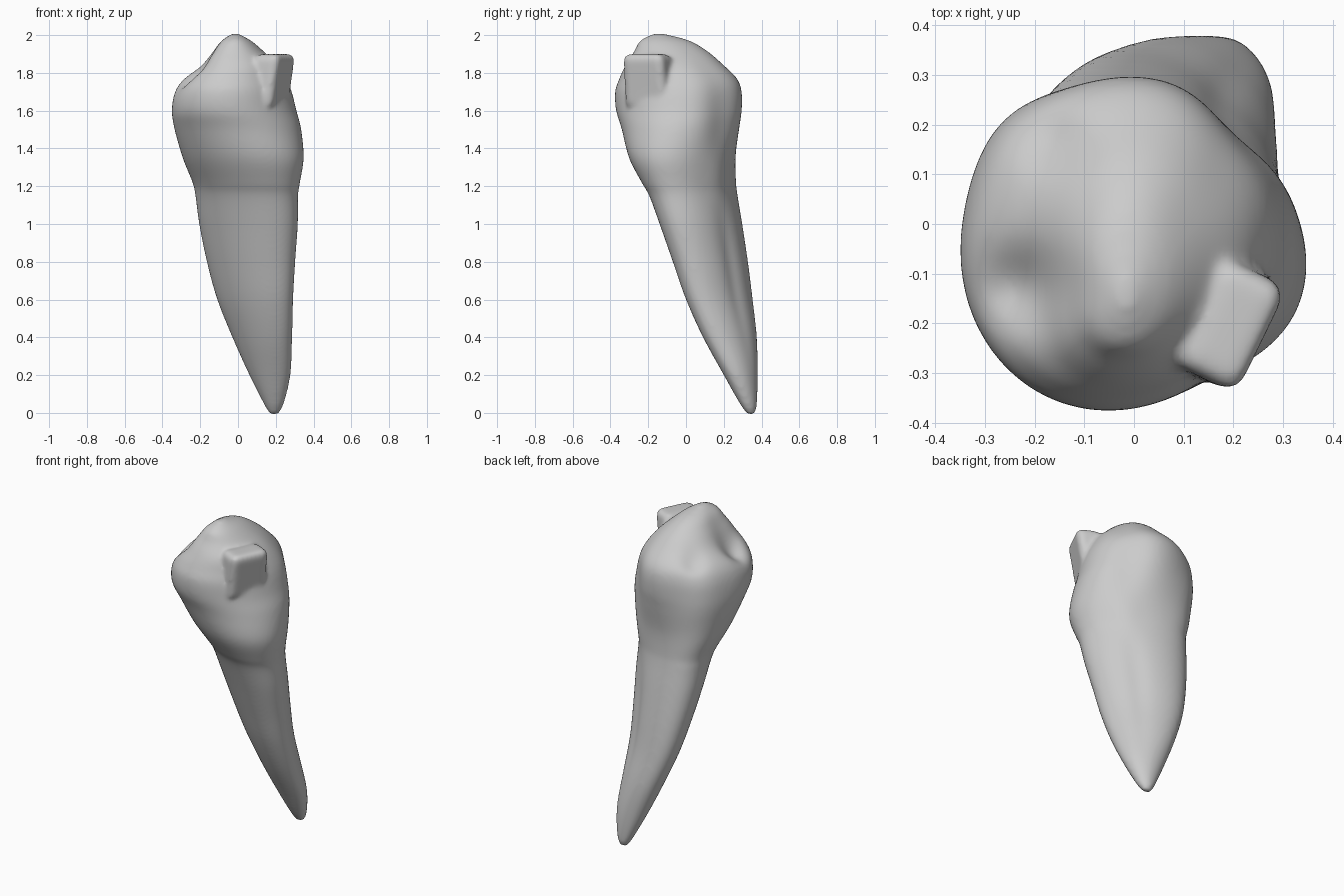
import bpy
import bmesh
import math
from mathutils import Matrix, Vector

cube = bpy.data.objects.get("Cube")
if cube:
    bpy.data.objects.remove(cube, do_unlink=True)

SIDES = 64
STEPS = 5

# Cross-sections from root tip to crown: height, x min, x max, y min, y max, skew
SECTIONS = [
    (-.01, .17, .21, .33, .36, 0),
    (.04, .14, .24, .29, .375, -.15),
    (.2, .06, .278, .2, .38, -.3),
    (.4, -.03, .287, .09, .375, -.45),
    (.6, -.11, .292, 0, .353, -.52),
    (.8, -.165, .303, -.07, .328, -.5),
    (1, -.205, .317, -.14, .297, -.46),
    (1.15, -.222, .318, -.195, .268, -.4),
    (1.22, -.236, .328, -.235, .258, -.34),
    (1.35, -.29, .348, -.302, .258, -.22),
    (1.5, -.335, .335, -.34, .28, -.05),
    (1.6, -.35, .31, -.37, .295, .06),
    (1.7, -.335, .285, -.375, .295, .08),
    (1.77, -.29, .255, -.35, .27, .05),
    (1.84, -.2, .21, -.315, .2, 0),
    (1.91, -.14, .14, -.27, .12, 0),
    (1.97, -.09, .07, -.24, .02, 0),
    (2.008, -.03, 0, -.17, -.12, 0),
]


def blend(a, b, c, d, t):
    """Catmull-Rom interpolation of one value."""
    return b + t * (c - a + t * (2 * a - 5 * b + 4 * c - d
                                 + t * (3 * (b - c) + d - a))) / 2


def bump(distance, width):
    return math.exp(-(distance / width) ** 2)


def resample(rows):
    last = len(rows) - 1
    for i in range(last):
        group = [rows[max(0, min(last, i + k))] for k in (-1, 0, 1, 2)]
        for s in range(STEPS):
            yield [blend(*values, s / STEPS) for values in zip(*group)]
    yield rows[-1]


def ring_points(row):
    z, x0, x1, y0, y1, skew = row
    centre = Vector(((x0 + x1) / 2, (y0 + y1) / 2, z))
    for i in range(SIDES):
        t = math.tau * i / SIDES
        offset = Vector(((x1 - x0) / 2 * math.cos(t),
                         (y1 - y0) / 2 * math.sin(t + skew), 0))
        angle = math.atan2(offset.y, offset.x)
        back_left = bump(angle - math.pi / 4, .35)
        back_right = bump(angle - math.pi * .75, .4)
        front_right = bump(angle + math.pi * .7, .45)
        # Long groove on the back of the root
        scale = 1 - .09 * back_left * bump(z - .75, .35)
        # Fuller neck at the back
        scale += .06 * (back_left + back_right) * bump(z - 1.25, .17)
        # Flat and full corners of the crown
        crown = bump(z - 1.6, .25)
        scale += crown * (.07 * back_right - .09 * back_left)
        scale += .17 * front_right * bump(z - 1.9, .11)
        point = centre + offset * scale
        # Crown relief: side valley and back pit
        if z > 1.55:
            fade = min(1, (z - 1.55) / .15)
            x, y = point.x, point.y
            point.z -= .07 * fade * bump(math.hypot(x + .23, y + .13), .08)
            point.z -= .03 * fade * bump(math.hypot(x + .17, y - .17), .06)
        yield point


bm = bmesh.new()

# Root and crown as one loft
rings = [[bm.verts.new(p) for p in ring_points(row)]
         for row in resample(SECTIONS)]
for low, high in zip(rings, rings[1:]):
    for i in range(SIDES):
        j = (i + 1) % SIDES
        bm.faces.new((low[i], low[j], high[j], high[i]))
bm.faces.new(reversed(rings[0]))
bm.faces.new(rings[-1])

# Block-shaped cusp, tucked into the crown at its foot
block = bmesh.ops.create_cube(bm, size=1)["verts"]
for v in block:
    if v.co.z < 0:
        v.co.y += .32
    else:
        v.co.x *= .95
bmesh.ops.scale(bm, verts=block, vec=(.25, .15, .29))
bmesh.ops.rotate(bm, verts=block, matrix=Matrix.Rotation(math.radians(64), 3, 'Z'))
bmesh.ops.translate(bm, verts=block, vec=(.197, -.206, 1.755))
edges = list({e for v in block for e in v.link_edges})
bmesh.ops.bevel(bm, geom=edges, offset=.035, segments=3, affect='EDGES', profile=.5)

bmesh.ops.recalc_face_normals(bm, faces=bm.faces)
mesh = bpy.data.meshes.new("tooth")
bm.to_mesh(mesh)
bm.free()
mesh.polygons.foreach_set("use_smooth", [True] * len(mesh.polygons))
tooth = bpy.data.objects.new("tooth", mesh)
bpy.context.collection.objects.link(tooth)

# Fuse the cusp into the crown and soften the seam
remesh = tooth.modifiers.new("fuse", 'REMESH')
remesh.mode = 'VOXEL'
remesh.voxel_size = .012
remesh.use_smooth_shade = True
soften = tooth.modifiers.new("soften", 'SMOOTH')
soften.factor = .5
soften.iterations = 10

# Plain grey surface
grey = bpy.data.materials.new("plain grey")
grey.use_nodes = True
colour = (.6, .6, .6, 1)
grey.diffuse_color = colour
grey.node_tree.nodes["Principled BSDF"].inputs["Base Color"].default_value = colour
mesh.materials.append(grey)
